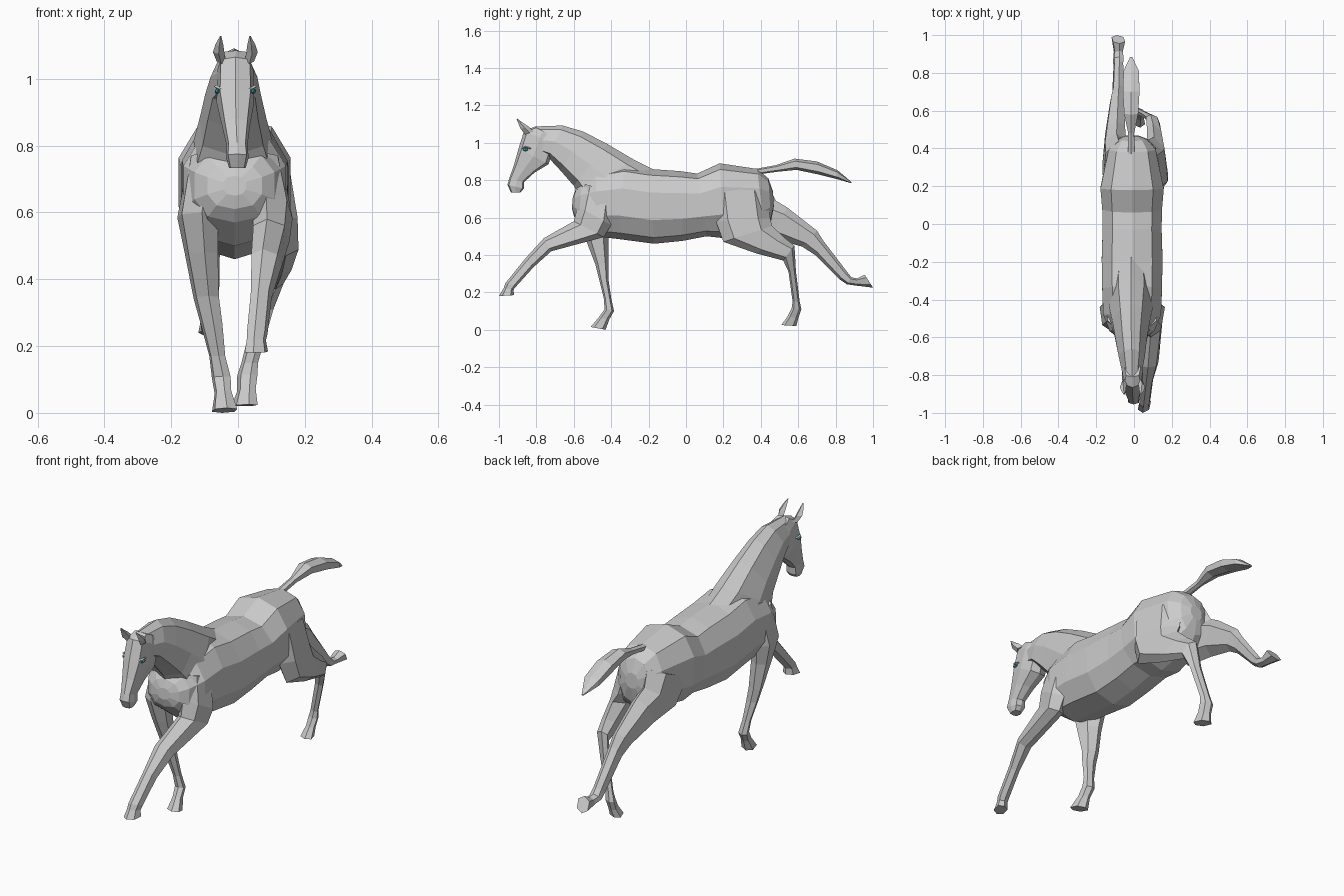
import bpy, bmesh, math


def loft(name, rings, sides=6, full=0.85, taper=0.0, splay=0.0):
    """Skin closed rings; ring = (x, y1, z1, y2, z2, half_width), spanning edge point 1 to 2.
    taper narrows the point 1 side, splay shifts it sideways."""
    bm = bmesh.new()
    loops = []
    for x, y1, z1, y2, z2, w in rings:
        loop = []
        for i in range(sides):
            a = 2 * math.pi * i / sides
            c, s = math.cos(a), math.sin(a)
            c = math.copysign(abs(c) ** full, c) if abs(c) > 1e-6 else 0
            s = math.copysign(abs(s) ** full, s) if abs(s) > 1e-6 else 0
            loop.append(bm.verts.new((x + s * w * (1 - taper * c) + splay * c * w,
                                      (y1 + y2) / 2 + c * (y1 - y2) / 2,
                                      (z1 + z2) / 2 + c * (z1 - z2) / 2)))
        loops.append(loop)
    for a, b in zip(loops, loops[1:]):
        for i in range(sides):
            j = (i + 1) % sides
            bm.faces.new((a[i], a[j], b[j], b[i]))
    bm.faces.new(loops[0])
    bm.faces.new(loops[-1])
    bmesh.ops.recalc_face_normals(bm, faces=bm.faces[:])
    mesh = bpy.data.meshes.new(name)
    bm.to_mesh(mesh)
    bm.free()
    obj = bpy.data.objects.new(name, mesh)
    bpy.context.collection.objects.link(obj)
    return obj


# Barrel, rump and chest
loft("torso", [
    (-.01, .465, .74, .47, .66, .035),
    (-.01, .44, .81, .455, .58, .085),
    (-.01, .38, .86, .42, .53, .13),
    (-.01, .18, .89, .20, .49, .175),
    (-.01, .06, .835, .11, .50, .165),
    (-.01, -.03, .848, -.02, .475, .163),
    (-.01, -.20, .86, -.17, .46, .168),
    (-.01, -.33, .88, -.36, .485, .165),
    (-.01, -.48, .85, -.48, .50, .16),
    (-.01, -.56, .79, -.57, .57, .125),
    (-.01, -.59, .75, -.60, .61, .085),
    (-.01, -.605, .71, -.61, .65, .035)], 10, 0.85)

# Neck, narrower along the crest
loft("neck", [
    (-.015, -.17, .855, -.45, .60, .11),
    (-.015, -.28, .91, -.575, .72, .118),
    (-.015, -.42, .993, -.60, .77, .10),
    (-.015, -.55, 1.06, -.67, .85, .083),
    (-.012, -.66, 1.092, -.735, .92, .07),
    (-.01, -.81, 1.087, -.80, .95, .048)], 8, 0.85, 0.3)

# Head from poll to muzzle
loft("head", [
    (-.008, -.81, 1.085, -.72, 1.04, .042),
    (-.008, -.865, 1.065, -.70, .99, .054),
    (-.008, -.895, .97, -.735, .885, .056),
    (-.006, -.92, .88, -.81, .84, .042),
    (-.003, -.945, .81, -.865, .79, .031),
    (-.002, -.955, .775, -.867, .755, .034),
    (-.002, -.935, .733, -.885, .735, .025)], 8, 0.6)

# Ears and eyes on both sides
teal = bpy.data.materials.new("eye_teal")
teal.diffuse_color = (0.05, 0.40, 0.50, 1)
for side, label in ((1, "right"), (-1, "left")):
    def sx(d):
        return -.008 + side * d
    loft("ear_" + label, [
        (sx(.042), -.86, 1.045, -.815, 1.06, .014),
        (sx(.050), -.885, 1.075, -.84, 1.085, .017),
        (sx(.048), -.895, 1.10, -.87, 1.105, .012),
        (sx(.044), -.906, 1.127, -.902, 1.129, .002)], 4)
    bpy.ops.mesh.primitive_ico_sphere_add(subdivisions=1, radius=1,
                                          location=(sx(.054), -.858, .963))
    eye = bpy.context.object
    eye.name = "eye_" + label
    eye.scale = (.009, .017, .009)
    eye.data.materials.append(teal)
    loft("eyelid_" + label, [
        (sx(.042), -.88, .966, -.88, .972, .006),
        (sx(.057), -.862, .972, -.858, .982, .007),
        (sx(.05), -.83, .966, -.83, .973, .005)], 4)

# Foreleg reaching forward
loft("front_leg_right", [
    (.085, -.55, .78, -.38, .74, .045),
    (.10, -.58, .66, -.40, .56, .062),
    (.10, -.60, .58, -.44, .495, .053),
    (.085, -.76, .49, -.72, .42, .044),
    (.07, -.86, .38, -.815, .335, .03),
    (.058, -.965, .25, -.905, .235, .03),
    (.055, -.975, .222, -.922, .215, .028),
    (.055, -1.0, .18, -.92, .185, .034)], splay=-.25)

# Foreleg standing
loft("front_leg_left", [
    (-.105, -.55, .78, -.38, .74, .045),
    (-.12, -.575, .60, -.40, .58, .062),
    (-.11, -.535, .48, -.415, .48, .05),
    (-.095, -.485, .35, -.415, .34, .038),
    (-.08, -.465, .27, -.415, .27, .033),
    (-.062, -.44, .17, -.40, .17, .024),
    (-.05, -.435, .11, -.385, .10, .028),
    (-.045, -.465, .068, -.41, .055, .025),
    (-.04, -.51, .015, -.43, .0, .038)], splay=.2)

# Hind leg under the body
loft("hind_leg_right", [
    (.075, .14, .76, .43, .74, .07),
    (.105, .16, .58, .45, .60, .068),
    (.125, .20, .47, .46, .555, .052),
    (.115, .37, .41, .53, .49, .042),
    (.10, .52, .37, .58, .45, .034),
    (.078, .548, .31, .588, .31, .026),
    (.035, .57, .15, .608, .15, .023),
    (.028, .565, .115, .617, .11, .028),
    (.025, .545, .075, .60, .06, .026),
    (.02, .51, .025, .59, .02, .036)], splay=.35)

# Hind leg pushing off backward
loft("hind_leg_left", [
    (-.095, .16, .64, .44, .77, .07),
    (-.105, .28, .52, .48, .69, .062),
    (-.10, .46, .49, .54, .655, .053),
    (-.09, .62, .445, .70, .53, .038),
    (-.085, .69, .40, .735, .475, .03),
    (-.083, .82, .27, .865, .305, .026),
    (-.083, .86, .243, .885, .28, .028),
    (-.083, .91, .236, .915, .275, .024),
    (-.083, 1.0, .225, .955, .295, .036)], splay=-.2)

# Tail streaming behind
loft("tail", [
    (-.015, .37, .86, .38, .83, .02),
    (-.015, .48, .88, .49, .845, .018),
    (-.015, .58, .915, .59, .855, .042),
    (-.015, .70, .90, .71, .83, .05),
    (-.015, .81, .853, .81, .805, .046),
    (-.015, .885, .79, .885, .783, .006)])
